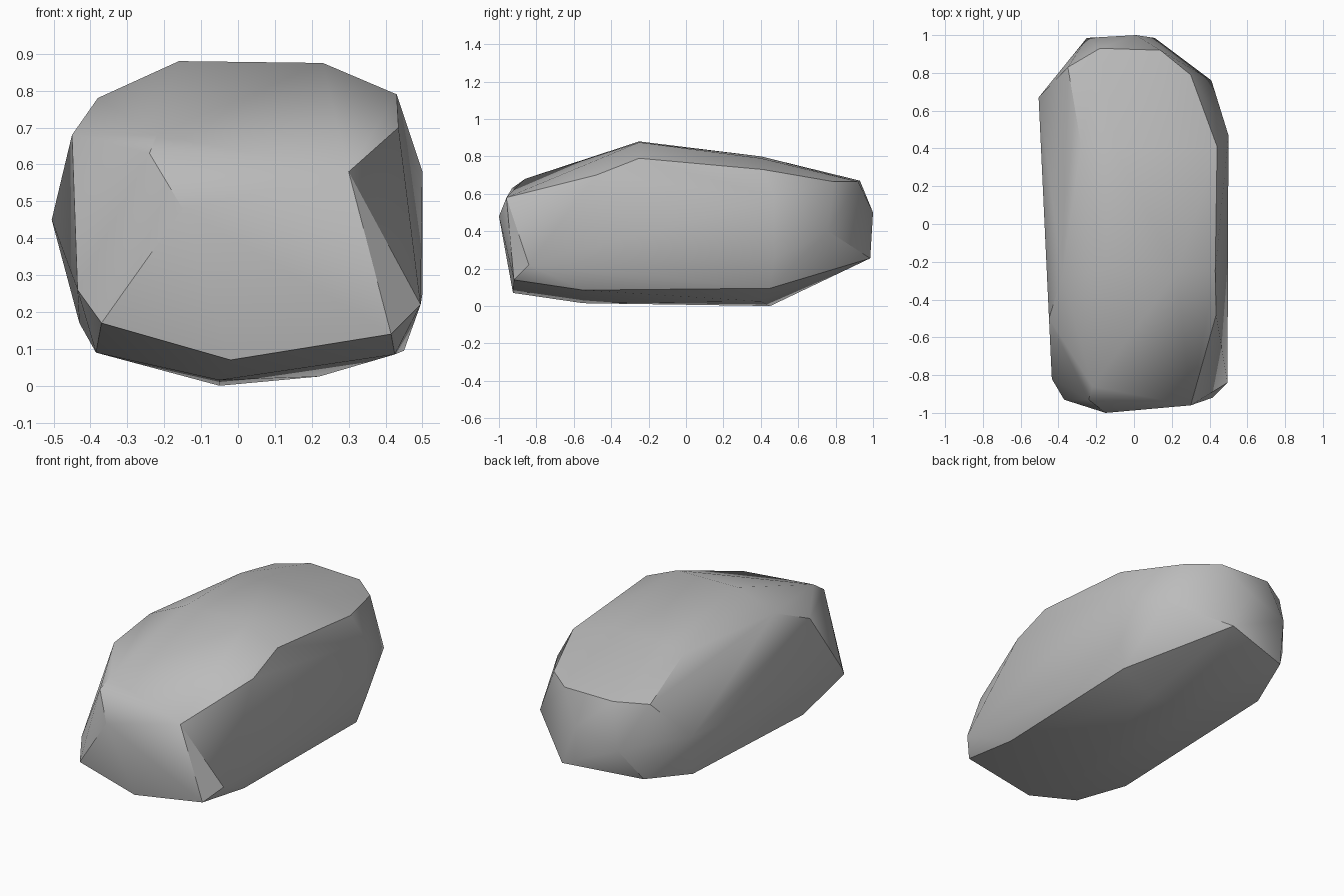
import bpy
import bmesh
import math

default_cube = bpy.data.objects.get("Cube")
if default_cube:
    bpy.data.objects.remove(default_cube, do_unlink=True)


def flat_material(name, colour):
    material = bpy.data.materials.new(name)
    material.use_nodes = True
    material.diffuse_color = colour
    shader = material.node_tree.nodes["Principled BSDF"]
    shader.inputs["Base Color"].default_value = colour
    return material


def hull_object(name, outlines, material, smooth_angle):
    """Wrap a faceted skin around a stack of outlines."""
    bm = bmesh.new()
    for outline in outlines:
        for point in outline:
            bm.verts.new(point)
    result = bmesh.ops.convex_hull(bm, input=bm.verts[:])
    loose = [v for v in bm.verts if not v.link_faces]
    bmesh.ops.delete(bm, geom=loose, context="VERTS")
    bmesh.ops.recalc_face_normals(bm, faces=bm.faces[:])

    mesh = bpy.data.meshes.new(name)
    bm.to_mesh(mesh)
    bm.free()
    mesh.materials.append(material)

    obj = bpy.data.objects.new(name, mesh)
    bpy.context.collection.objects.link(obj)
    bpy.ops.object.select_all(action="DESELECT")
    obj.select_set(True)
    bpy.context.view_layer.objects.active = obj
    bpy.ops.object.shade_smooth_by_angle(angle=math.radians(smooth_angle))
    return obj


# Crest: the ridge line across the highest part
crest = [(-.16, -.25, .88), (.23, -.25, .875), (-.38, -.27, .78),
         (.43, -.25, .79), (-.1, .4, .8), (.2, .4, .79)]

# Top rim: where the upper surface rolls over into the sides
top_rim = [(-.45, -.5, .68), (-.24, -.93, .63), (-.22, -.86, .68),
           (.3, -.96, .58), (.435, -.48, .7), (.44, .41, .73),
           (.3, .79, .665), (.14, .92, .665), (-.18, .93, .67),
           (-.35, .83, .66), (-.28, .42, .78)]

# Girdle: the widest bulges around the ends and sides
girdle = [(-.15, -1, .48), (-.505, .67, .45), (-.25, .985, .42),
          (.01, 1, .5), (.41, .76, .4), (.5, .47, .58), (.5, .47, .25)]

# Lower rim: the edge between the sides and the underside
lower_rim = [(-.37, -.93, .17), (-.02, -.925, .07), (.415, -.92, .14),
             (.495, -.84, .22), (-.435, -.82, .26), (-.385, -.53, .09),
             (.425, -.55, .085), (.45, .45, .095), (.11, .985, .255),
             (-.33, .86, .23), (-.43, .55, .17)]

# Belly: the shallow keel the stone rests on
belly = [(-.05, -.55, .015), (-.05, .45, 0), (.22, .4, .025)]

stone_grey = flat_material("stone_grey", (.5, .5, .5, 1))
hull_object("boulder", [crest, top_rim, girdle, lower_rim, belly],
            stone_grey, 30)
